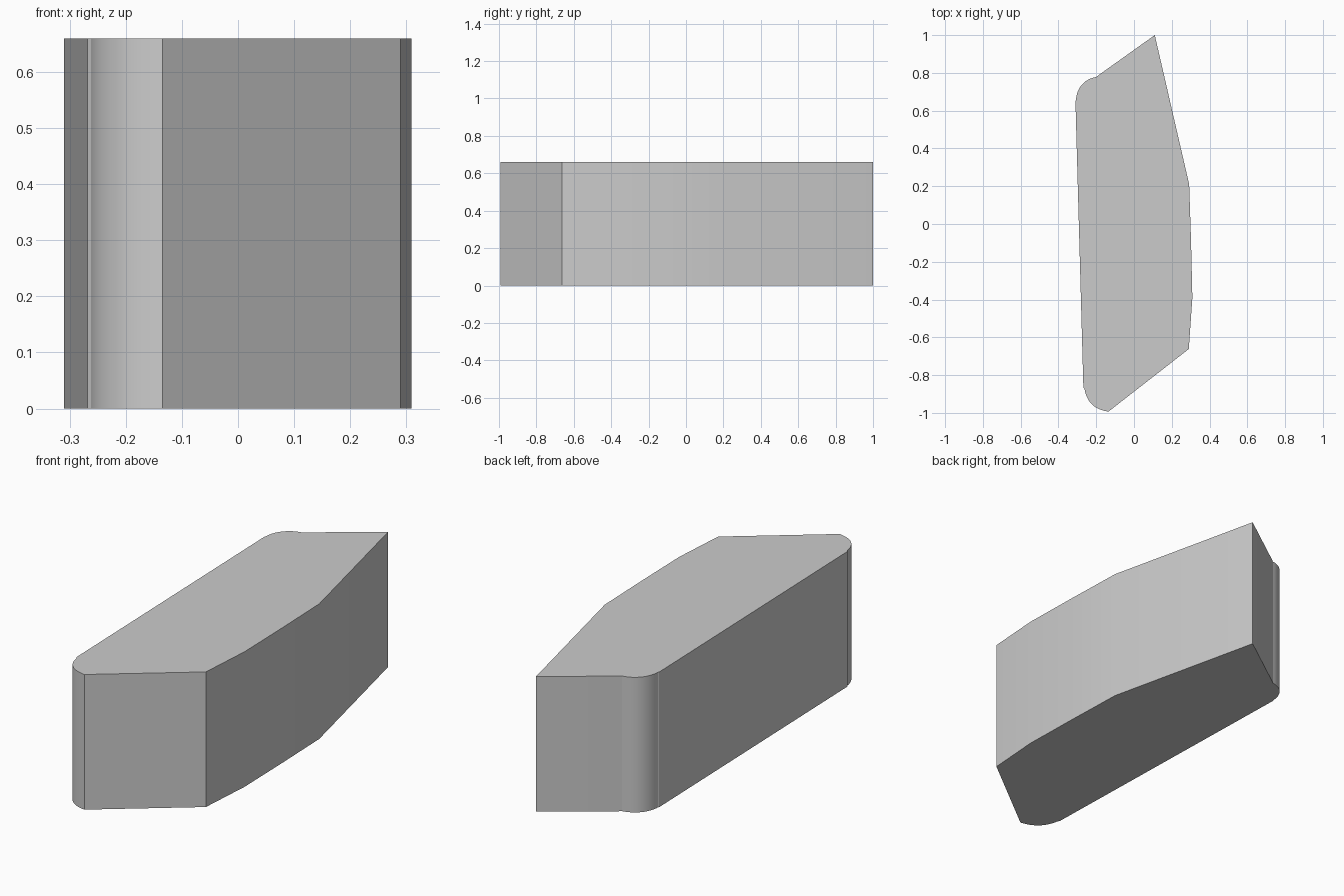
import bpy, bmesh, math
from mathutils import Vector
from mathutils.geometry import interpolate_bezier

if "Cube" in bpy.data.objects:
    bpy.data.objects.remove(bpy.data.objects["Cube"])

HEIGHT = 0.66


def rounded(p0, h0, h1, p1, count=13):
    """Points along one rounded corner of the outline."""
    pts = [Vector((*p, 0)) for p in (p0, h0, h1, p1)]
    return [(v.x, v.y) for v in interpolate_bezier(*pts, count)]


# Plan outline, counter-clockwise from the pointed back corner
outline = [(0.11, 1.0), (-0.185, 0.79)]
outline += rounded((-0.20, 0.778), (-0.26, 0.77), (-0.305, 0.72), (-0.307, 0.655))
outline += [(-0.31, 0.65), (-0.268, -0.865)]
outline += rounded((-0.262, -0.872), (-0.25, -0.95), (-0.20, -0.985), (-0.135, -0.993))
# Gently bowed right side
outline += [(0.29, -0.662), (0.309, -0.39), (0.302, -0.09), (0.292, 0.21)]

# Extrude the outline into a prism
bm = bmesh.new()
base = bm.faces.new([bm.verts.new((x, y, 0)) for x, y in outline])
top = bmesh.ops.extrude_face_region(bm, geom=[base], use_keep_orig=True)
bmesh.ops.translate(bm, vec=(0, 0, HEIGHT),
                    verts=[g for g in top["geom"] if isinstance(g, bmesh.types.BMVert)])
bmesh.ops.recalc_face_normals(bm, faces=bm.faces)

mesh = bpy.data.meshes.new("block_body")
bm.to_mesh(mesh)
bm.free()
body = bpy.data.objects.new("block_body", mesh)
bpy.context.collection.objects.link(body)

# Smooth the rounded corners, keep the other edges crisp
bpy.context.view_layer.objects.active = body
body.select_set(True)
bpy.ops.object.shade_smooth_by_angle(angle=math.radians(12))
